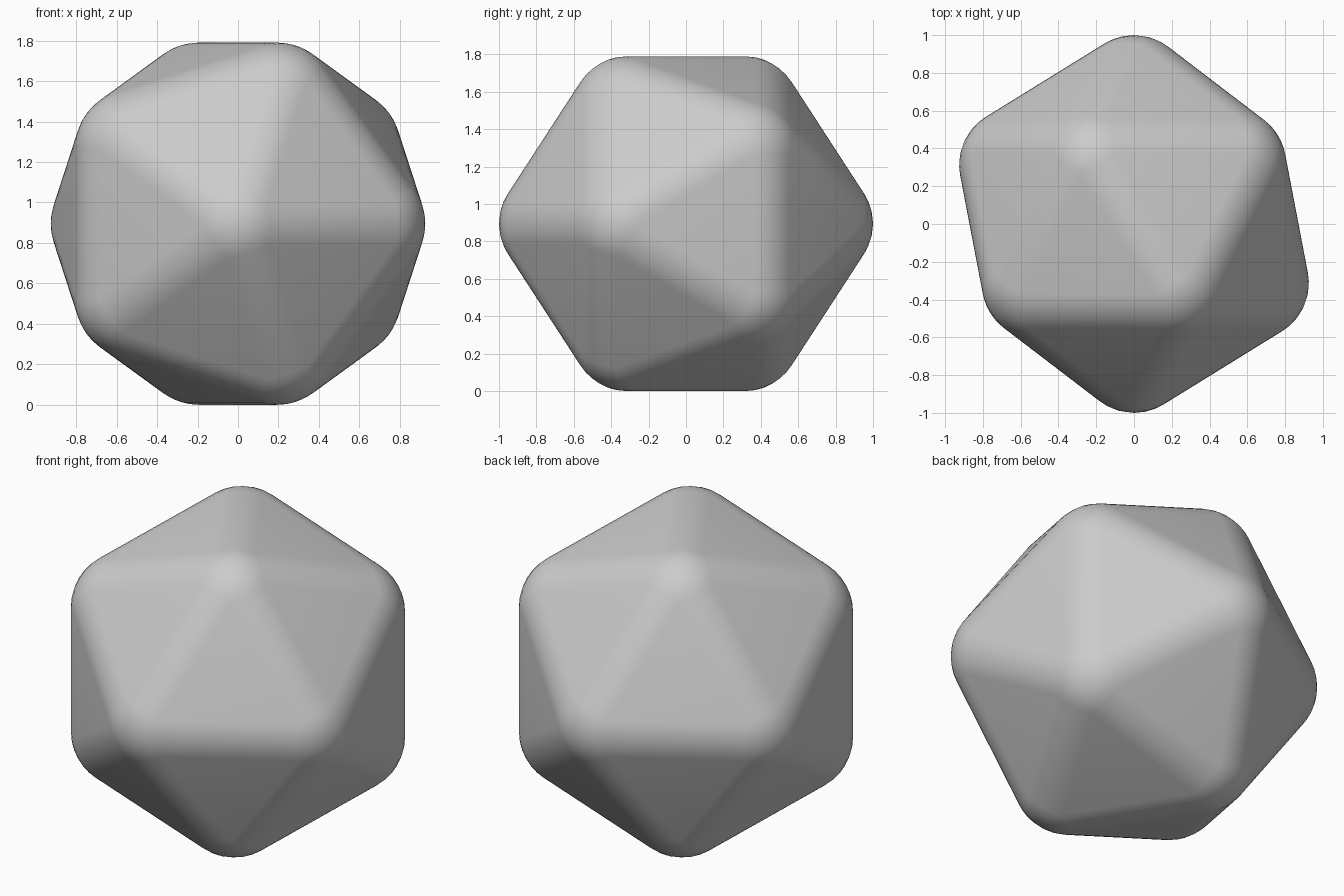
import bpy, bmesh
from math import radians, tan, pi
from mathutils import Matrix
from mathutils.bvhtree import BVHTree

if "Cube" in bpy.data.objects:
    bpy.data.objects.remove(bpy.data.objects["Cube"])

CORE = 0.703            # radius of the inner icosahedron
ROUND = 0.297           # rounding radius of the edges
HALF_H = 0.895          # half the height
INR = 0.79465           # face distance of a unit icosahedron
TILT = Matrix.Rotation(pi / 2, 4, 'X')   # a corner points to -y, an edge lies on top


def icosahedron(radius):
    bm = bmesh.new()
    bmesh.ops.create_icosphere(bm, subdivisions=1, radius=radius, matrix=TILT)
    return bm


# Sharp solid with bevelled edges
bm = icosahedron((CORE * INR + ROUND) / INR)
bmesh.ops.bevel(bm, geom=bm.edges[:], offset=ROUND * tan(radians(20.905)),
                offset_type='OFFSET', segments=6, profile=0.5, affect='EDGES')

# True the rounding: every point sits at a fixed distance from the inner solid
core = icosahedron(CORE)
tree = BVHTree.FromBMesh(core)
for v in bm.verts:
    near = tree.find_nearest(v.co)[0]
    v.co = near + (v.co - near).normalized() * ROUND
core.free()

bmesh.ops.translate(bm, verts=bm.verts, vec=(0, 0, HALF_H))
bmesh.ops.recalc_face_normals(bm, faces=bm.faces)
for f in bm.faces:
    f.smooth = True

mesh = bpy.data.meshes.new("rounded_icosahedron")
bm.to_mesh(mesh)
bm.free()
obj = bpy.data.objects.new("rounded_icosahedron", mesh)
bpy.context.collection.objects.link(obj)
